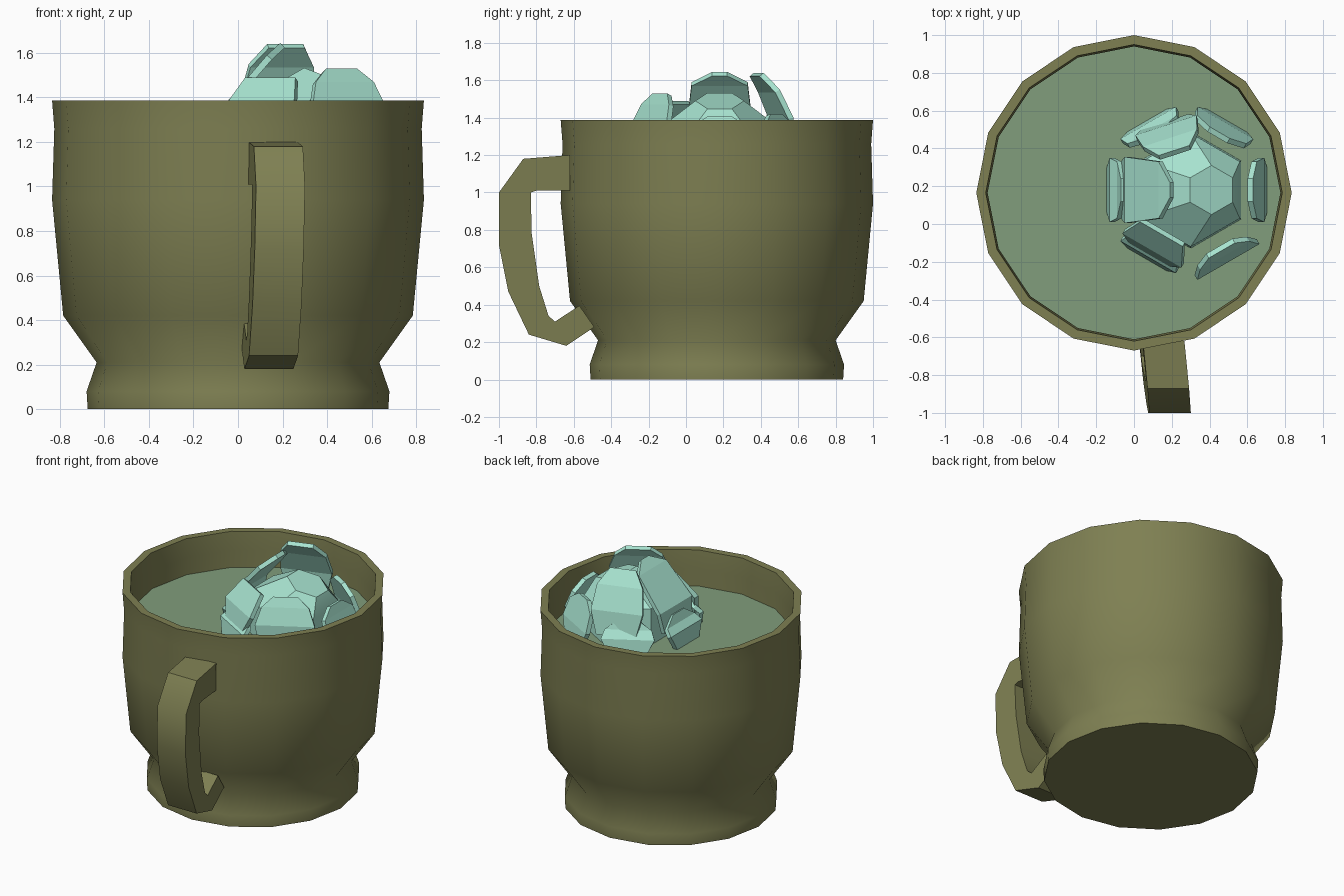
import bpy, bmesh
from math import sin, cos, pi, radians
from mathutils import Vector

cube = bpy.data.objects.get("Cube")
if cube:
    bpy.data.objects.remove(cube, do_unlink=True)


def material(name, rgb):
    m = bpy.data.materials.new(name)
    m.use_nodes = True
    m.diffuse_color = (*rgb, 1)
    bsdf = next(n for n in m.node_tree.nodes if n.type == 'BSDF_PRINCIPLED')
    bsdf.inputs["Base Color"].default_value = (*rgb, 1)
    return m


OLIVE = material("olive_clay", (0.21, 0.215, 0.085))
GREEN = material("green_liquid", (0.22, 0.34, 0.2))
MINT = material("mint_ice", (0.39, 0.77, 0.63))
CUP_Y = 0.165
ICE = Vector((0.28, 0.18, 0))


def add(name, verts, faces, mat, angle=None):
    mesh = bpy.data.meshes.new(name)
    mesh.from_pydata(verts, [], faces)
    mesh.materials.append(mat)
    bm = bmesh.new()
    bm.from_mesh(mesh)
    bmesh.ops.recalc_face_normals(bm, faces=bm.faces[:])
    bm.to_mesh(mesh)
    bm.free()
    ob = bpy.data.objects.new(name, mesh)
    bpy.context.collection.objects.link(ob)
    if angle:
        bpy.ops.object.select_all(action='DESELECT')
        ob.select_set(True)
        bpy.context.view_layer.objects.active = ob
        bpy.ops.object.shade_smooth_by_angle(angle=radians(angle))
    return ob


def loft(name, rings, mat, angle=None):
    """Skin equal-sized rings of points and cap both ends."""
    n = len(rings[0])
    verts = [p for ring in rings for p in ring]
    faces = [(r * n + k, r * n + (k + 1) % n, (r + 1) * n + (k + 1) % n, (r + 1) * n + k)
             for r in range(len(rings) - 1) for k in range(n)]
    faces += [tuple(range(n)), tuple(len(verts) - n + k for k in range(n))]
    return add(name, verts, faces, mat, angle)


def ring(x, y, r, z, n, turn=0.0, tilt=0.0):
    angles = [2 * pi * k / n + turn for k in range(n)]
    return [(x + r * cos(a), y + r * sin(a), z - tilt * r * cos(a)) for a in angles]


# Cup: foot, waist, belly, rim and the inside wall down to its floor
profile = [(0.5, 0.0), (0.675, 0.0), (0.68, 0.08), (0.635, 0.21), (0.785, 0.42),
           (0.835, 0.94), (0.825, 1.26), (0.835, 1.387), (0.785, 1.387),
           (0.775, 1.26), (0.78, 0.94), (0.73, 0.44), (0.55, 0.25)]
loft("cup", [ring(0, CUP_Y, r, z, 16) for r, z in profile], OLIVE, 62)

# Drink surface
add("liquid", ring(0, CUP_Y, 0.777, 1.14, 16), [tuple(range(16))], GREEN)

# Handle: pairs of outer and inner points in the side plane
pairs = [((-0.62, 1.2), (-0.62, 1.01)), ((-0.87, 1.18), (-0.8, 1.01)),
         ((-1.0, 1.0), (-0.83, 1.0)), ((-1.0, 0.72), (-0.825, 0.78)),
         ((-0.95, 0.47), (-0.785, 0.5)), ((-0.84, 0.24), (-0.735, 0.34)),
         ((-0.64, 0.18), (-0.7, 0.31)), ((-0.49, 0.28), (-0.57, 0.395))]


def handle_section(outer, inner):
    def point(x, p):
        return (x - 0.1 * (p[0] + 0.65) - 0.02 * (1.2 - p[1]), *p)
    return [point(0.05, outer), point(0.27, outer), point(0.27, inner), point(0.05, inner)]


loft("handle", [handle_section(*p) for p in pairs], OLIVE, 42)

# Ice core: six-sided dome with a tilted top facet
core = [ring(0.30, 0.18, 0.31, 1.1, 6, pi / 6),
        ring(0.30, 0.18, 0.30, 1.36, 6, pi / 6, 0.1),
        ring(0.41, 0.18, 0.13, 1.49, 6, pi / 6, 0.38)]
loft("ice_core", core, MINT, 32)


def shard(name, azimuth, rows):
    """Plate around the core; rows are (distance, half width, height)."""
    a = radians(azimuth)
    out, side = Vector((cos(a), sin(a), 0)), Vector((-sin(a), cos(a), 0))
    verts = []
    for r, w, z in rows:
        base = ICE + out * r + Vector((0, 0, z))
        verts += [base - side * w, base + side * w]
    faces = [(k, k + 1, k + 3, k + 2) for k in range(0, len(verts) - 2, 2)]
    ob = add(name, verts, faces, MINT)
    if ob.data.polygons[0].normal.dot(out) < 0:
        ob.data.flip_normals()
    mod = ob.modifiers.new("thickness", 'SOLIDIFY')
    mod.thickness, mod.offset = 0.03, -1


# Tall inner shards leaning over the core
shard("ice_shard_side", 180, [(0.35, 0.15, 1.24), (0.33, 0.175, 1.38),
                              (0.15, 0.15, 1.59), (0.09, 0.04, 1.645)])
shard("ice_shard_back", 108, [(0.38, 0.13, 1.24), (0.36, 0.17, 1.4),
                              (0.29, 0.15, 1.55), (0.22, 0.085, 1.64)])
shard("ice_shard_front", 240, [(0.41, 0.1, 1.2), (0.37, 0.18, 1.36), (0.27, 0.13, 1.49)])

# Low outer shards at each sixth of a turn
for az, top in ((0, 1.41), (60, 1.42), (120, 1.35), (180, 1.34), (240, 1.34)):
    shard("ice_outer_shard_%d" % az, az, [(0.43, 0.1, 1.1), (0.41, 0.17, 1.24),
                                          (0.37, 0.15, top - 0.06), (0.35, 0.06, top)])
shard("ice_outer_shard_front", 300, [(0.44, 0.14, 1.1), (0.44, 0.19, 1.36),
                                     (0.40, 0.15, 1.47), (0.37, 0.08, 1.53)])
